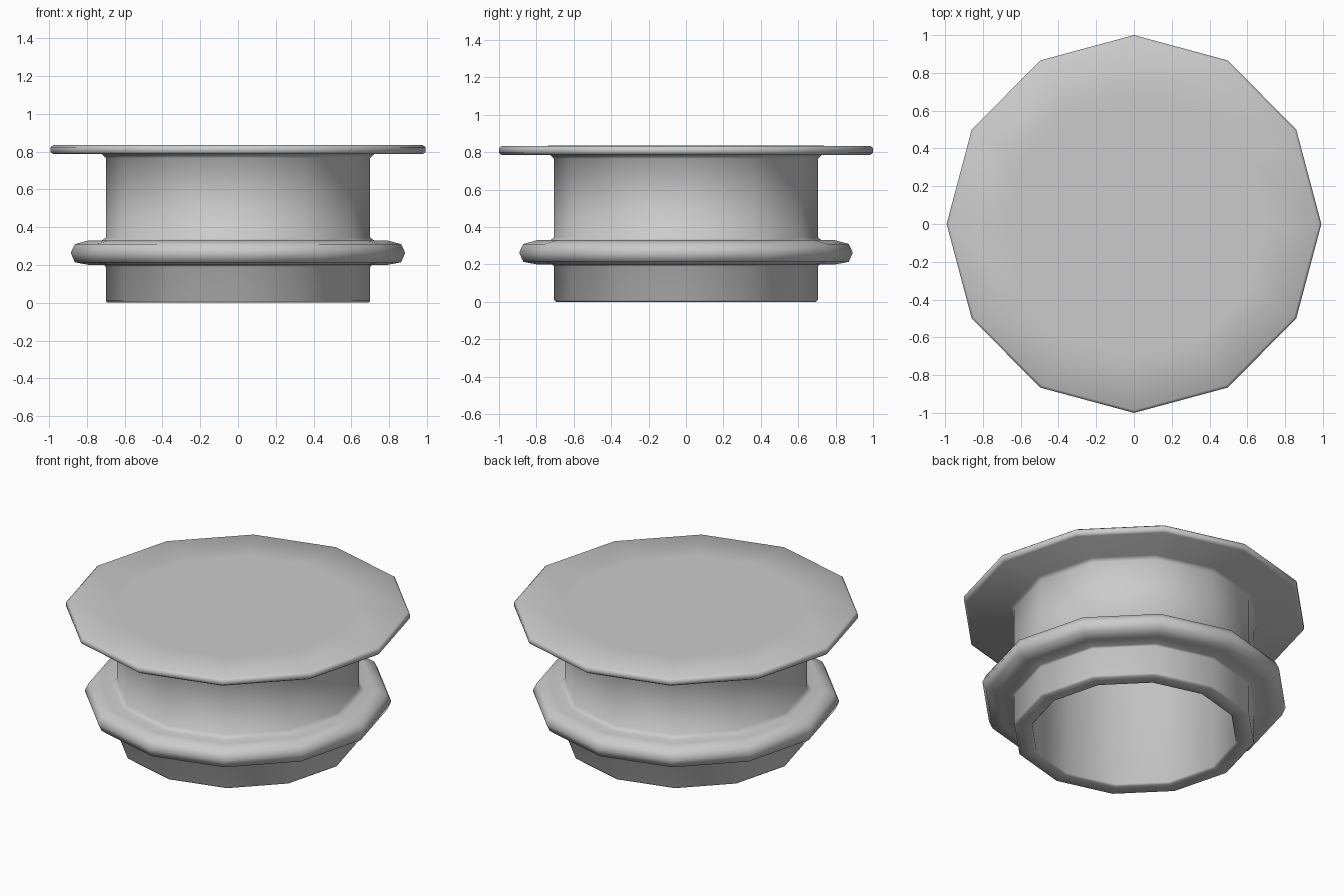
import bpy, bmesh
from math import sin, cos, pi

if "Cube" in bpy.data.objects:
    bpy.data.objects.remove(bpy.data.objects["Cube"])

SIDES = 12


def lathe(name, profile):
    """Revolve an (r, z) profile; points with r = 0 become poles."""
    bm = bmesh.new()
    rings = []
    for r, z in profile:
        if r == 0:
            rings.append([bm.verts.new((0, 0, z))] * SIDES)
        else:
            rings.append([bm.verts.new((0.992 * r * cos(2 * pi * i / SIDES),
                                        r * sin(2 * pi * i / SIDES), z))
                          for i in range(SIDES)])
    for a, b in zip(rings, rings[1:]):
        for i in range(SIDES):
            j = (i + 1) % SIDES
            bm.faces.new(dict.fromkeys((a[i], a[j], b[j], b[i])))
    bmesh.ops.recalc_face_normals(bm, faces=bm.faces)
    mesh = bpy.data.meshes.new(name)
    bm.to_mesh(mesh)
    bm.free()
    obj = bpy.data.objects.new(name, mesh)
    bpy.context.collection.objects.link(obj)
    for p in mesh.polygons:
        p.use_smooth = True
    return obj


# Hollow bore, bottom lip and lower wall
bore = [(0, 0.775), (0.58, 0.775), (0.6, 0.755), (0.6, 0.01), (0.61, 0.0)]
neck = [(0.695, 0.0), (0.705, 0.01), (0.705, 0.19)]
# Rounded collar ring around the neck
collar = [(0.715, 0.2), (0.795, 0.2), (0.87, 0.214), (0.892, 0.264),
          (0.87, 0.31), (0.795, 0.33), (0.735, 0.323), (0.705, 0.345)]
# Upper wall, fillet and wide flat cap
cap = [(0.705, 0.765), (0.725, 0.786), (0.985, 0.786), (1.0, 0.797),
       (1.0, 0.823), (0.985, 0.834), (0.7, 0.835), (0, 0.835)]

lathe("flanged_stopper", bore + neck + collar + cap)
